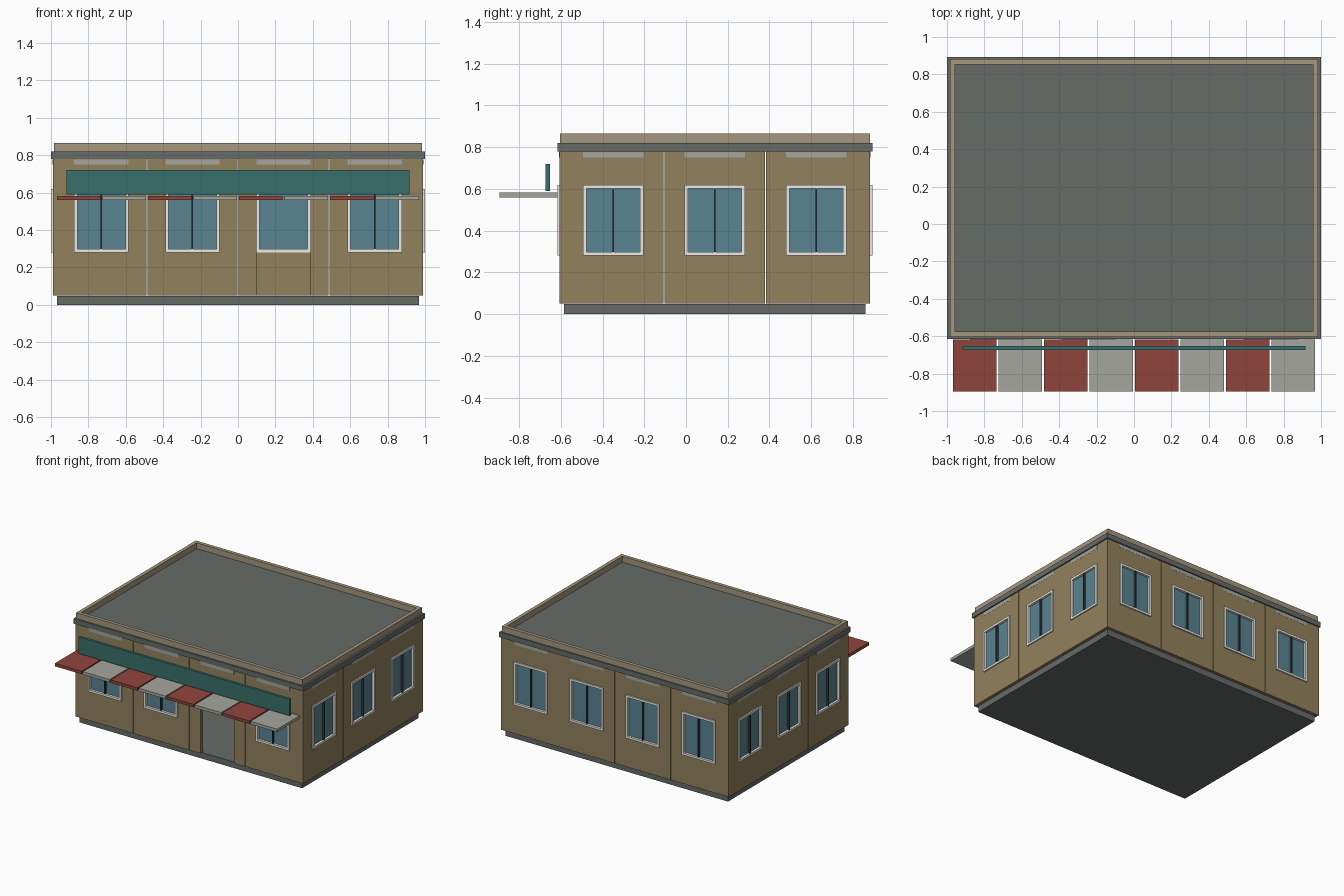
import bpy, bmesh
from mathutils import Matrix, Vector
from math import pi

if "Cube" in bpy.data.objects:
    bpy.data.objects.remove(bpy.data.objects["Cube"])


def mat(name, r, g, b):
    m = bpy.data.materials.new(name)
    m.diffuse_color = (r, g, b, 1)
    m.use_nodes = True
    m.node_tree.nodes["Principled BSDF"].inputs["Base Color"].default_value = m.diffuse_color
    return m


TAN = mat("tan_wall", 0.29, 0.22, 0.11)
GREY = mat("grey_slab", 0.135, 0.15, 0.14)
STONE = mat("parapet_stone", 0.37, 0.31, 0.21)
WHITE = mat("frame_white", 0.85, 0.84, 0.8)
GLASS = mat("window_glass", 0.1, 0.23, 0.28)
DARK = mat("mullion_dark", 0.03, 0.04, 0.045)
GREEN = mat("sign_green", 0.04, 0.16, 0.145)
RED = mat("awning_red", 0.28, 0.06, 0.045)
PALE = mat("awning_pale", 0.38, 0.38, 0.35)


def boxes(name, material, spans, matrix=Matrix()):
    """One object made of boxes, each given as (x0, x1, y0, y1, z0, z1)."""
    bm = bmesh.new()
    for x0, x1, y0, y1, z0, z1 in spans:
        m = Matrix.Translation(((x0 + x1) / 2, (y0 + y1) / 2, (z0 + z1) / 2))
        m = m @ Matrix.Diagonal((x1 - x0, y1 - y0, z1 - z0, 1))
        bmesh.ops.create_cube(bm, size=1, matrix=m)
    bm.transform(matrix)
    me = bpy.data.meshes.new(name)
    bm.to_mesh(me)
    bm.free()
    me.materials.append(material)
    ob = bpy.data.objects.new(name, me)
    bpy.context.collection.objects.link(ob)
    return ob


def ring(x0, x1, y0, y1, z0, z1, t):
    """Four boxes around an upright opening in the x-z plane."""
    return [(x0, x0 + t, y0, y1, z0, z1), (x1 - t, x1, y0, y1, z0, z1),
            (x0 + t, x1 - t, y0, y1, z0, z0 + t),
            (x0 + t, x1 - t, y0, y1, z1 - t, z1)]


BAY, HALF = 0.487, 0.145          # bay spacing, half window width
SILL, HEAD = 0.28, 0.62           # window opening heights
BOT, TOP = 0.05, 0.78
CY = 0.138                        # centre of the building in y
T = 0.03                          # wall thickness


def wall(side, count, half_len, matrix, door=None):
    """Wall in local x-z, outer face on y = 0, outward is -y."""
    panels, frames, panes, mullions, bands = [], [], [], [], []
    for i in range(count):
        c = (i - (count - 1) / 2) * BAY
        a = -half_len if i == 0 else c - BAY / 2 + 0.002
        b = half_len if i == count - 1 else c + BAY / 2 - 0.002
        l, r = c - HALF, c + HALF
        panels += [(a, l, 0, T, BOT, TOP), (r, b, 0, T, BOT, TOP),
                   (l, r, 0, T, HEAD, TOP)]
        bands.append((l, r, -0.001, 0.004, 0.75, 0.778))
        if i == door:
            continue              # open doorway instead of a window
        panels.append((l, r, 0, T, BOT, SILL))
        frames += ring(l, r, -0.01, 0.025, SILL, HEAD, 0.017)
        panes.append((l + .015, r - .015, 0.008, 0.016, SILL + .015, HEAD - .015))
        mullions.append((c - .004, c + .004, -0.009, 0.012, SILL + .017, HEAD - .017))
    boxes(side + "_wall", TAN, panels, matrix)
    boxes(side + "_window_frames", WHITE, frames, matrix)
    boxes(side + "_window_glass", GLASS, panes, matrix)
    boxes(side + "_window_mullions", DARK, mullions, matrix)
    boxes(side + "_top_band", PALE, bands, matrix)


def place(x, y, angle):
    return Matrix.Translation(Vector((x, y, 0))) @ Matrix.Rotation(angle, 4, 'Z')


# Walls on all four sides
HX, HY = 0.99, 0.745
wall("front", 4, HX - T, place(0, CY - HY, 0), door=2)
wall("back", 4, HX - T, place(0, CY + HY, pi))
wall("right", 3, HY, place(HX, CY, pi / 2))
wall("left", 3, HY, place(-HX, CY, -pi / 2))

# Base slab and roof slab
boxes("base_slab", GREY, [(-0.968, 0.968, -0.585, 0.86, 0, 0.048)])
boxes("roof_slab", GREY, [(-1, 1, -0.615, 0.893, 0.78, 0.82)])

# Parapet ring around the roof
x, y0, y1, t = 0.985, -0.604, 0.882, 0.028
boxes("parapet", STONE, [(-x, x, y0, y0 + t, 0.82, 0.866),
                         (-x, x, y1 - t, y1, 0.82, 0.866),
                         (-x, -x + t, y0 + t, y1 - t, 0.82, 0.866),
                         (x - t, x, y0 + t, y1 - t, 0.82, 0.866)])

# Blank sign board and striped awning
boxes("sign_board", GREEN, [(-0.918, 0.918, -0.673, -0.652, 0.59, 0.72)])
slats = [(-0.968 + i * 0.2432, -0.968 + i * 0.2432 + 0.233,
          -0.895, -0.617, 0.56, 0.583) for i in range(8)]
boxes("awning_red_stripes", RED, slats[0::2])
boxes("awning_pale_stripes", PALE, slats[1::2])
